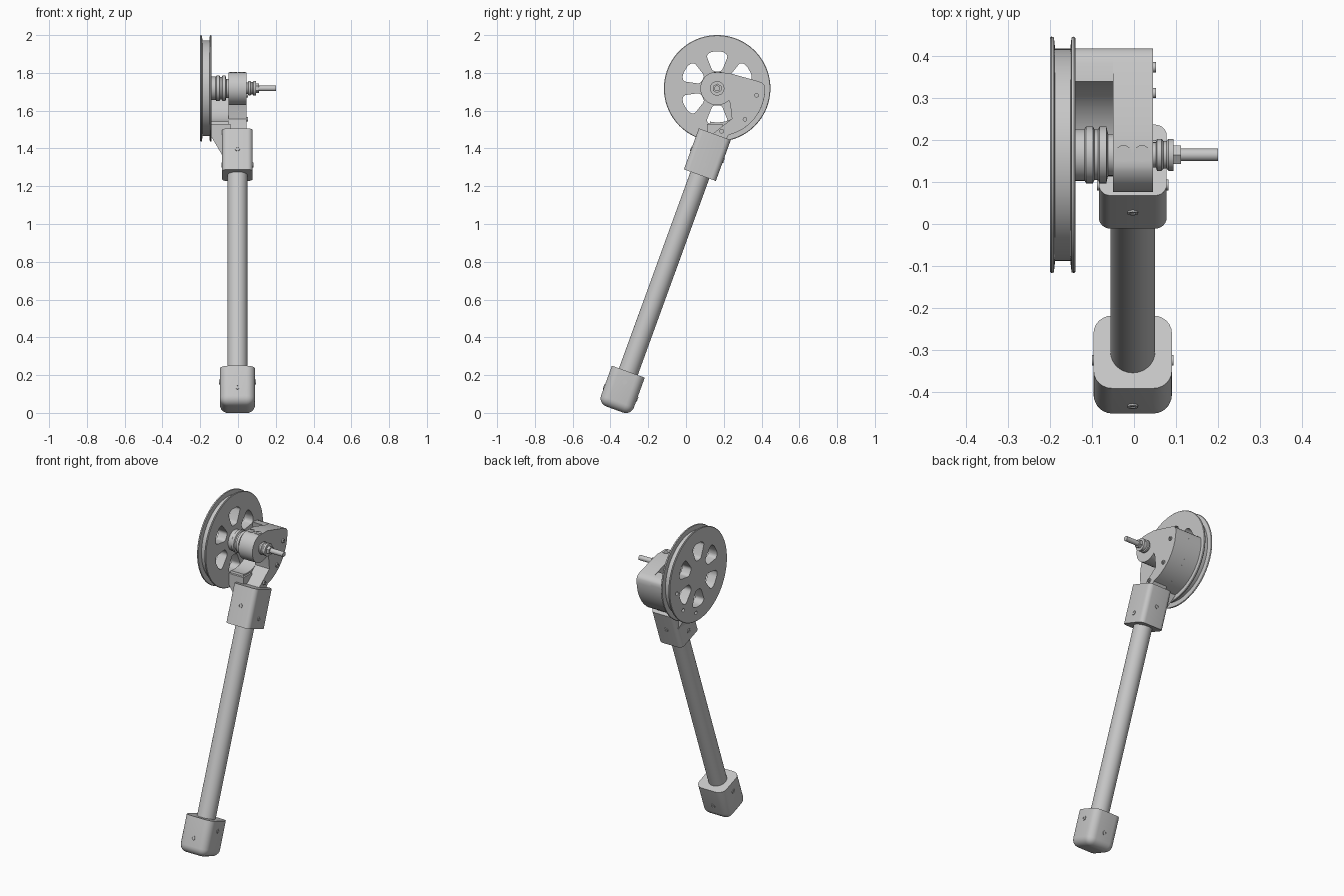
import bpy, bmesh
from math import sin, cos, pi, radians
from mathutils import Matrix, Vector

if "Cube" in bpy.data.objects:
    bpy.data.objects.remove(bpy.data.objects["Cube"])

gray = bpy.data.materials.new("metal_gray")
COLOR = (0.57, 0.57, 0.57, 1)
gray.diffuse_color = COLOR
gray.use_nodes = True
gray.node_tree.nodes["Principled BSDF"].inputs["Base Color"].default_value = COLOR

AXLE = Vector((0, 0.165, 1.718))
# Arm frame: local z runs up the leaning tube
ARM = Matrix.Translation((-0.003, -0.378, 0.018)) @ Matrix.Rotation(radians(-20), 4, 'X')
ALONG_X = Matrix.Rotation(pi / 2, 4, 'Y')
HUB = Matrix.Translation(AXLE) @ ALONG_X


def smooth(ob):
    bpy.ops.object.select_all(action='DESELECT')
    ob.select_set(True)
    bpy.context.view_layer.objects.active = ob
    bpy.ops.object.shade_smooth_by_angle(angle=radians(30))


def finish(name, bm, matrix=Matrix()):
    bmesh.ops.recalc_face_normals(bm, faces=bm.faces)
    mesh = bpy.data.meshes.new(name)
    bm.to_mesh(mesh)
    bm.free()
    mesh.materials.append(gray)
    ob = bpy.data.objects.new(name, mesh)
    ob.matrix_world = matrix
    bpy.context.collection.objects.link(ob)
    smooth(ob)


def lathe(name, profile, matrix, steps=48):
    """Spin (height, radius) points around local z."""
    bm = bmesh.new()
    verts = [bm.verts.new((r, 0, h)) for h, r in profile]
    edges = [bm.edges.new(pair) for pair in zip(verts, verts[1:])]
    bmesh.ops.spin(bm, geom=verts + edges, cent=(0, 0, 0), axis=(0, 0, 1),
                   angle=2 * pi, steps=steps, use_merge=True)
    bmesh.ops.remove_doubles(bm, verts=bm.verts, dist=1e-5)
    finish(name, bm, matrix)


def prism(name, points, depth):
    """Extrude a closed 3D outline by a vector."""
    bm = bmesh.new()
    face = bm.faces.new([bm.verts.new(p) for p in points])
    new = bmesh.ops.extrude_face_region(bm, geom=[face])["geom"]
    bmesh.ops.translate(bm, vec=depth,
                        verts=[v for v in new if isinstance(v, bmesh.types.BMVert)])
    finish(name, bm)


def block(name, wx, wy, z0, z1, radius, round_bottom):
    """Box on the arm with rounded long edges."""
    bm = bmesh.new()
    bmesh.ops.create_cube(bm, size=1)
    for v in bm.verts:
        v.co = (v.co.x * wx, v.co.y * wy, z1 if v.co.z > 0 else z0)
    edges = []
    for e in bm.edges:
        a, b = (v.co.z for v in e.verts)
        if abs(a - b) > 0.01 or (round_bottom and a == z0):
            edges.append(e)
    bmesh.ops.bevel(bm, geom=edges, offset=radius, segments=6, profile=0.5,
                    affect='EDGES')
    finish(name, bm, ARM)


def screw(name, matrix, r=0.012, h=0.008):
    """Small socket-head screw with a recess."""
    lathe(name, [(-0.01, 0), (-0.01, r), (h, r), (h, r * 0.5),
                 (h * 0.3, r * 0.5), (h * 0.3, 0)], matrix, 16)


def polar(r, degrees):
    a = radians(degrees)
    return AXLE.y + r * cos(a), AXLE.z + r * sin(a)


def circle(y, z, r, count):
    return [Vector((y + r * cos(2 * pi * i / count), z + r * sin(2 * pi * i / count)))
            for i in range(count)]


def rounded(corners, radius):
    """Round each corner of an outline with a short curve."""
    result = []
    for i, c in enumerate(corners):
        a = c + (corners[i - 1] - c).normalized() * radius
        b = c + (corners[(i + 1) % len(corners)] - c).normalized() * radius
        for t in (0, 0.25, 0.5, 0.75, 1):
            result.append(a * (1 - t) ** 2 + c * 2 * t * (1 - t) + b * t ** 2)
    return result


# Foot, tube and clamp along the arm
block("foot", 0.187, 0.185, 0, 0.213, 0.045, True)
lathe("tube", [(0.15, 0), (0.15, 0.053), (1.45, 0.053), (1.45, 0)], ARM)
block("clamp", 0.162, 0.18, 1.32, 1.551, 0.028, False)
for part, side_height, front_height, half_x, half_y in (
        ("foot", 0.155, 0.093, 0.0935, 0.0925), ("clamp", 1.378, 1.436, 0.081, 0.09)):
    for i in range(4):
        reach, height = (half_y, front_height) if i % 2 else (half_x, side_height)
        screw(f"{part}_screw_{i + 1}", ARM @ Matrix.Translation((0, 0, height))
              @ Matrix.Rotation(i * pi / 2, 4, 'Z')
              @ Matrix.Translation((reach, 0, 0)) @ ALONG_X, 0.013, 0.004)

# Bracket screws line up with holes in the wheel
screw_spots = [(0.212, -10), (0.22, -48), (0.228, -84)]
for i, spot in enumerate(screw_spots):
    screw(f"bracket_screw_{i + 1}", Matrix.Translation((0.045, *polar(*spot))) @ ALONG_X)

# Wheel disc: filled flat curve with six windows and the screw holes
loops = [circle(0, 0, 0.253, 96)]
window = [Vector(p) for p in ((-0.024, 0.09), (0.024, 0.09), (0.058, 0.175), (0.03, 0.195),
                              (-0.03, 0.195), (-0.058, 0.175))]
for k in range(6):
    turn = Matrix.Rotation(k * pi / 3, 2)
    loops.append([turn @ p for p in rounded(window, 0.017)])
for spot in screw_spots:
    y, z = polar(*spot)
    loops.append(circle(y - AXLE.y, z - AXLE.z, 0.011, 16))
curve = bpy.data.curves.new("wheel_disc", 'CURVE')
curve.dimensions, curve.fill_mode, curve.extrude = '2D', 'BOTH', 0.03
for loop in loops:
    spline = curve.splines.new('POLY')
    spline.points.add(len(loop) - 1)
    for point, co in zip(spline.points, loop):
        point.co = (co.x, co.y, 0, 1)
    spline.use_cyclic_u = True
curve.materials.append(gray)
disc = bpy.data.objects.new("wheel_disc", curve)
disc.matrix_world = (Matrix.Translation(AXLE + Vector((-0.17, 0, 0)))
                     @ Matrix(((0, 0, 1), (1, 0, 0), (0, 1, 0))).to_4x4())
bpy.context.collection.objects.link(disc)
bpy.ops.object.select_all(action='DESELECT')
disc.select_set(True)
bpy.context.view_layer.objects.active = disc
bpy.ops.object.convert(target='MESH')
smooth(bpy.context.view_layer.objects.active)

# Wheel rim flanges on both sides of the groove
for name, outer, inner in (("outer_flange", -0.2, -0.188), ("inner_flange", -0.14, -0.152)):
    step = (inner - outer) / 4
    lathe(name, [(outer, 0.253), (outer, 0.279), (outer + step, 0.282),
                 (inner - step, 0.28), (inner, 0.253)],
          HUB, 96)

# Bracket plate: hub boss, fan-shaped body and tongue into the clamp
outline = [polar(0.089, a) for a in range(90, 316, 9)]
outline += [(0.235, 1.63), (0.243, 1.557), (0.148, 1.483), (0.1, 1.43), (0.18, 1.4)]
outline += [polar(0.254, a) for a in range(-76, 3, 6)]
tip = [(0.413, 1.738), (0.402, 1.748), (0.385, 1.755)]
outline += tip + [(0.225, 1.8)]
prism("bracket_plate", [(-0.05, y, min(z, 1.802)) for y, z in outline], (0.095, 0, 0))

# Curved wall joining the bracket to the wheel
ring = [polar(0.254, a) for a in range(-102, 3, 4)] + tip
ring += [polar(0.18, a) for a in range(14, -103, -4)]
prism("curved_wall", [(-0.14, y, z) for y, z in ring], (0.09, 0, 0))
prism("wall_gusset", [(x, 0.112, z) for x, z in
                      ((-0.14, 1.53), (-0.04, 1.53), (-0.04, 1.35), (-0.075, 1.35),
                       (-0.14, 1.46))], (0, 0.08, 0))

# Axle parts
lathe("spacer", [(-0.145, 0), (-0.145, 0.062), (-0.118, 0.062), (-0.114, 0.068),
                 (-0.098, 0.068), (-0.094, 0.06), (-0.086, 0.06), (-0.082, 0.068),
                 (-0.066, 0.068), (-0.062, 0.05), (-0.045, 0.05), (-0.045, 0)], HUB)
lathe("axle_collar", [(0.04, 0), (0.04, 0.03), (0.052, 0.03), (0.055, 0.038),
                      (0.066, 0.038), (0.07, 0.033), (0.078, 0.033), (0.082, 0.038),
                      (0.094, 0.038), (0.094, 0)], HUB)
lathe("axle_nut", [(0.09, 0), (0.09, 0.025), (0.112, 0.025), (0.112, 0)], HUB, 6)
lathe("axle", [(-0.15, 0), (-0.15, 0.015), (0.2, 0.015), (0.2, 0)], HUB, 24)
for i, x in enumerate((-0.025, 0.019)):
    screw(f"hub_screw_{i + 1}", Matrix.Translation((x, 0.168, 1.802)), 0.02, 0.003)
